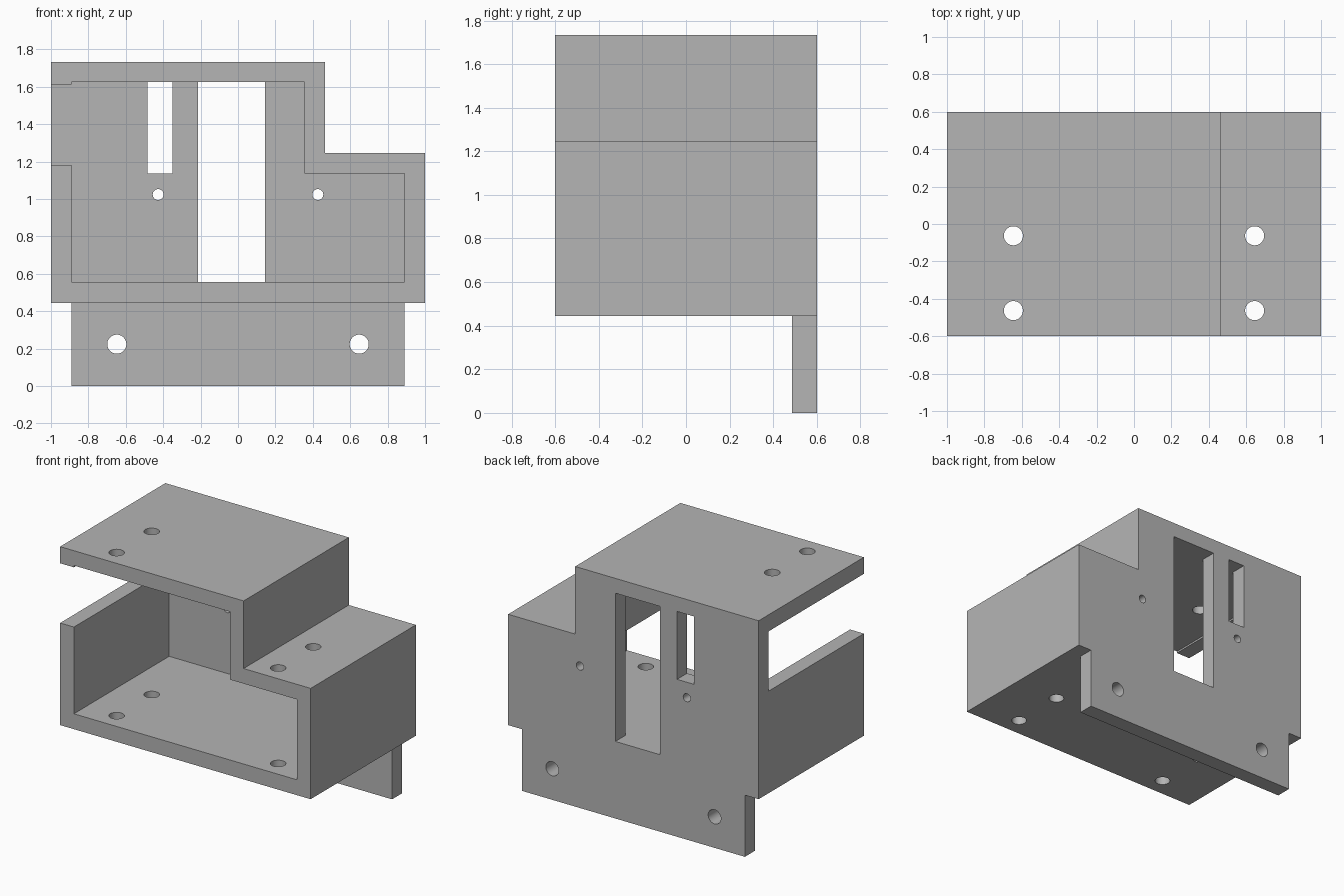
import bpy
import bmesh
from math import radians
from mathutils import Matrix

cube = bpy.data.objects.get("Cube")
if cube:
    bpy.data.objects.remove(cube, do_unlink=True)

FRONT, BACK, WALL = -0.6, 0.6, 0.486   # WALL is the inner face of the back wall

grey = bpy.data.materials.new("light grey")
grey.use_nodes = True
colour = (0.46, 0.46, 0.46, 1)
grey.diffuse_color = colour
grey.node_tree.nodes["Principled BSDF"].inputs["Base Color"].default_value = colour


def finish(name, bm):
    bmesh.ops.recalc_face_normals(bm, faces=bm.faces)
    mesh = bpy.data.meshes.new(name)
    bm.to_mesh(mesh)
    bm.free()
    mesh.materials.append(grey)
    obj = bpy.data.objects.new(name, mesh)
    bpy.context.collection.objects.link(obj)
    return obj


def prism(name, profile, y0, y1):
    """Extrude an (x, z) outline from y0 to y1."""
    bm = bmesh.new()
    face = bm.faces.new([bm.verts.new((x, y0, z)) for x, z in profile])
    out = bmesh.ops.extrude_face_region(bm, geom=[face])
    verts = [v for v in out["geom"] if isinstance(v, bmesh.types.BMVert)]
    bmesh.ops.translate(bm, verts=verts, vec=(0, y1 - y0, 0))
    return finish(name, bm)


def box(name, x0, x1, y0, y1, z0, z1):
    return prism(name, [(x0, z0), (x1, z0), (x1, z1), (x0, z1)], y0, y1)


def drill(name, centre, radius, depth, along_y=False):
    bm = bmesh.new()
    turn = Matrix.Rotation(radians(90 if along_y else 0), 4, 'X')
    bmesh.ops.create_cone(bm, cap_ends=True, segments=40, radius1=radius, radius2=radius,
                          depth=depth, matrix=Matrix.Translation(centre) @ turn)
    return finish(name, bm)


def combine(target, tool, operation):
    tool.hide_render = True
    mod = target.modifiers.new(tool.name, 'BOOLEAN')
    mod.operation, mod.solver, mod.object = operation, 'EXACT', tool
    bpy.context.view_layer.objects.active = target
    bpy.ops.object.modifier_apply(modifier=mod.name)
    bpy.data.objects.remove(tool, do_unlink=True)


# Stepped outer housing and the mounting tab under its back wall
housing = prism("stepped_housing", [(-1, 0.445), (1, 0.445), (1, 1.245), (0.465, 1.245),
                                    (0.465, 1.733), (-1, 1.733)], FRONT, BACK)
combine(housing, box("mounting_tab", -0.89, 0.89, WALL, BACK, 0, 0.5), 'UNION')

# Cavity open to the front, and the opening in the right wall
cutters = [
    prism("cavity", [(-0.89, 0.556), (0.89, 0.556), (0.89, 1.136), (0.355, 1.136),
                     (0.355, 1.626), (-0.89, 1.626)], FRONT - 0.1, WALL),
    box("side_opening", -1.1, -0.8, FRONT - 0.1, WALL, 1.182, 1.613),
    # Slots in the back wall
    box("wide_slot", -0.213, 0.144, 0.4, 0.7, 0.556, 1.626),
    box("narrow_slot", -0.484, -0.349, 0.4, 0.7, 1.136, 1.626),
]

# Screw holes: through roof and floor, tab and back wall
for side in (-1, 1):
    for y in (-0.063, -0.463):
        cutters.append(drill("floor_hole", (side * 0.645, y, 1.1), 0.051, 1.6))
    cutters.append(drill("tab_hole", (side * 0.648, 0.55, 0.224), 0.051, 0.4, True))
    cutters.append(drill("wall_hole", (side * 0.427, 0.55, 1.024), 0.029, 0.3, True))

for cutter in cutters:
    combine(housing, cutter, 'DIFFERENCE')

# Smooth hole walls, sharp corners
bpy.ops.object.select_all(action='DESELECT')
housing.select_set(True)
bpy.context.view_layer.objects.active = housing
bpy.ops.object.shade_smooth_by_angle(angle=radians(30))
